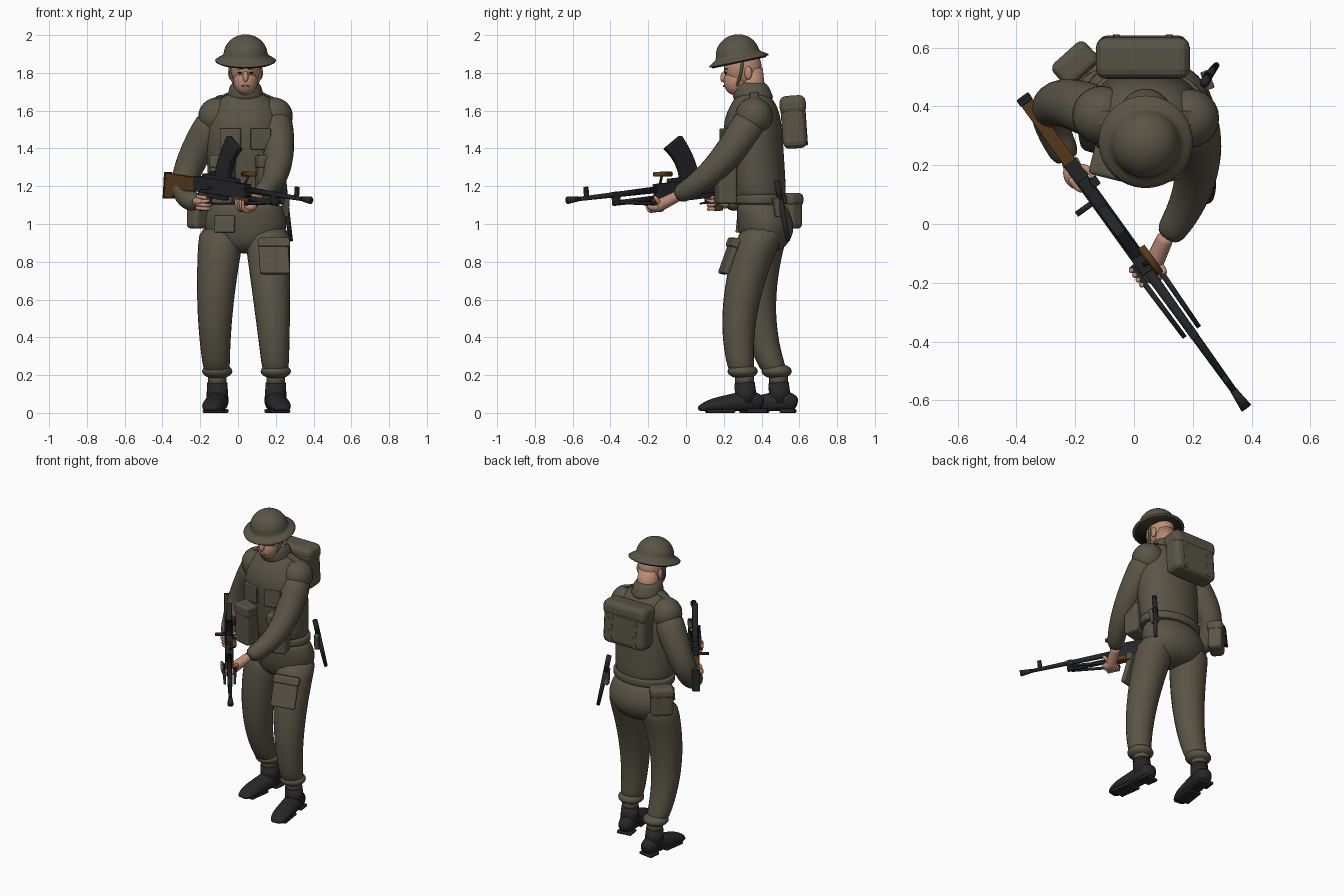
import bpy, bmesh, math
from mathutils import Vector, Matrix, Euler

cube = bpy.data.objects.get("Cube")
if cube:
    bpy.data.objects.remove(cube, do_unlink=True)


def material(name, *colour):
    mat = bpy.data.materials.new(name)
    mat.use_nodes = True
    mat.diffuse_color = (*colour, 1)
    mat.node_tree.nodes["Principled BSDF"].inputs["Base Color"].default_value = (*colour, 1)
    return mat


OLIVE = material("olive_cloth", .1, .09, .06)
SKIN = material("skin", .5, .27, .18)
LIPS = material("lips", .34, .14, .1)
LEATHER = material("black_leather", .02, .02, .02)
METAL = material("gun_metal", .017, .019, .02)
WOOD = material("brown_wood", .1, .045, .01)
DARK = material("dark_detail", .02, .016, .01)
WORLD = Matrix.Identity(4)
MIDDLE = .04
SIDES = {"left": 1, "right": -1}


def finish(name, bm, mat, frame, smooth=False, bevel=0, subdivide=0):
    bmesh.ops.recalc_face_normals(bm, faces=bm.faces[:])
    mesh = bpy.data.meshes.new(name)
    bm.to_mesh(mesh)
    bm.free()
    mesh.materials.append(mat)
    for face in mesh.polygons:
        face.use_smooth = smooth
    obj = bpy.data.objects.new(name, mesh)
    bpy.context.collection.objects.link(obj)
    obj.matrix_world = frame
    if bevel:
        modifier = obj.modifiers.new("rounded_edges", "BEVEL")
        modifier.width, modifier.segments = bevel, 3
    if subdivide:
        modifier = obj.modifiers.new("smooth_surface", "SUBSURF")
        modifier.levels = modifier.render_levels = subdivide


def loft(name, rings, mat, upright=True, sides=16, subdivide=2, floor=None, frame=WORLD):
    """Skin elliptical rings (centre, radius, second radius) along a path."""
    bm = bmesh.new()
    centres = [Vector(ring[0]) for ring in rings]
    last = len(rings) - 1
    side, loops = None, []
    for i, (centre, wide, deep) in enumerate(rings):
        along = (centres[min(i + 1, last)] - centres[max(i - 1, 0)]).normalized()
        if upright:
            along = Vector((0, 0, 1))
        if side is None:
            side = Vector((0, 1, 0)) if abs(along.x) > .8 else Vector((1, 0, 0))
        side = (side - along * side.dot(along)).normalized()
        up = along.cross(side)
        loop = []
        for k in range(sides):
            angle = math.tau * k / sides
            point = centres[i] + side * wide * math.cos(angle) + up * deep * math.sin(angle)
            if floor is not None:
                point.z = max(point.z, floor)
            loop.append(bm.verts.new(point))
        loops.append(loop)
    for lower, upper in zip(loops, loops[1:]):
        for k in range(sides):
            following = (k + 1) % sides
            bm.faces.new((lower[k], lower[following], upper[following], upper[k]))
    bm.faces.new(loops[0])
    bm.faces.new(loops[-1])
    finish(name, bm, mat, frame, smooth=True, subdivide=subdivide)


def limb(name, start, middle, end, thick, thin, mat, upright=False, frame=WORLD):
    """A tapering tube bending smoothly through three joints."""
    start, middle, end = Vector(start), Vector(middle), Vector(end)
    pull = middle * 2 - (start + end) / 2
    rings = []
    for step in range(9):
        t = step / 8
        radius = thick + (thin - thick) * t
        rings.append((start.lerp(pull, t).lerp(pull.lerp(end, t), t), radius, radius))
    loft(name, rings, mat, upright, sides=12, subdivide=1, frame=frame)


def rod(name, start, end, thick, thin, mat, frame=WORLD):
    loft(name, [(start, thick, thick), (end, thin, thin)], mat, False, subdivide=0, frame=frame)


def placed(at, turn):
    angles = [math.radians(degrees) for degrees in turn]
    return Matrix.Translation(at) @ Euler(angles).to_matrix().to_4x4()


def blob(name, at, radii, mat, turn=(0, 0, 0)):
    bm = bmesh.new()
    bmesh.ops.create_uvsphere(bm, u_segments=24, v_segments=16, radius=1)
    bmesh.ops.scale(bm, vec=radii, verts=bm.verts)
    finish(name, bm, mat, placed(at, turn), smooth=True)


def box(name, size, at, mat, turn=(0, 0, 0), bevel=.005, frame=WORLD):
    bm = bmesh.new()
    bmesh.ops.create_cube(bm, size=1)
    bmesh.ops.scale(bm, vec=size, verts=bm.verts)
    finish(name, bm, mat, frame @ placed(at, turn), bevel=bevel)


def prism(name, outline, width, mat, frame):
    """Extrude a side outline (x, z) evenly about y = 0."""
    bm = bmesh.new()
    face = bm.faces.new([bm.verts.new((x, -width / 2, z)) for x, z in outline])
    geometry = bmesh.ops.extrude_face_region(bm, geom=[face])["geom"]
    moved = [item for item in geometry if isinstance(item, bmesh.types.BMVert)]
    bmesh.ops.translate(bm, vec=(0, width, 0), verts=moved)
    finish(name, bm, mat, frame, bevel=.005)


# Jacket, collar, belt and trouser seat share one oval section rule
def body(name, rings, depth):
    loft(name, [((MIDDLE, y, z), r, r * depth) for y, z, r in rings], OLIVE, sides=24)


body("jacket", [(.39, 1.09, .19), (.38, 1.2, .2), (.36, 1.4, .21), (.35, 1.55, .21),
                (.36, 1.64, .16), (.35, 1.7, .1)], .75)
body("collar", [(.36, 1.64, .11), (.35, 1.7, .09), (.34, 1.76, .08)], 1.1)
body("belt", [(.39, 1.1, .2), (.39, 1.11, .21), (.39, 1.15, .21), (.39, 1.16, .2)], .7)
body("trouser_seat", [(.39, 1.13, .18), (.41, 1.06, .21), (.43, .96, .23), (.41, .84, .14)], .68)

# Pouches, pockets and shoulder straps mirror about the chest
for label, s in SIDES.items():
    turn = (0, 0, s * 14)
    box(label + "_ammo_pouch", (.12, .1, .25), (MIDDLE + s * .12, .21, 1.23), OLIVE, turn, bevel=.015)
    box(label + "_pouch_flap", (.13, .11, .07), (MIDDLE + s * .12, .21, 1.33), OLIVE, turn, bevel=.015)
    box(label + "_chest_pocket", (.11, .02, .11), (MIDDLE + s * .08, .2, 1.45), OLIVE, turn)
    box(label + "_shoulder_strap", (.12, .05, .01), (MIDDLE + s * .14, .36, 1.67), OLIVE, (0, s * 24, 0))

# Trouser legs
left_ankle, right_ankle = Vector((.2, .3, .19)), Vector((-.11, .48, .19))
limb("left_trouser_leg", (.15, .42, 1), (.18, .29, .57), left_ankle, .13, .07, OLIVE, upright=True)
limb("right_trouser_leg", (-.08, .43, 1), (-.12, .38, .57), right_ankle, .13, .07, OLIVE, upright=True)
box("thigh_pocket", (.16, .03, .2), (.19, .23, .83), OLIVE, (-20, 0, 12), bevel=.01)
box("thigh_pocket_flap", (.17, .04, .05), (.19, .25, .9), OLIVE, (-20, 0, 12), bevel=.01)
box("dressing_pocket", (.11, .02, .09), (-.07, .29, 1), OLIVE, (-6, 0, -16))

# Boots with turned-out toes, gaiters and gathered cuffs
for (label, s), ankle in zip(SIDES.items(), (left_ankle, right_ankle)):
    ground = placed((ankle.x, ankle.y + .01, 0), (0, 0, s * 8))
    rings = []
    for step in range(11):
        t = step / 10
        fullness = max(.3, 1 - abs(2 * t - 1) ** 5) ** .5
        height = (.07 - .04 * t) * fullness
        rings.append(((0, .1 - .35 * t, height), .06 * fullness, height))
    loft(label + "_boot", rings, LEATHER, False, subdivide=1, floor=.01, frame=ground)
    for part, length, where in ("heel", .08, .05), ("sole", .15, -.13):
        box(f"{label}_{part}", (.1, length, .02), (0, where, .01), LEATHER, bevel=.008, frame=ground)
    rod(label + "_boot_shaft", (0, .01, .05), (0, 0, .16), .06, .054, LEATHER, ground)
    rod(label + "_gaiter", (0, 0, .14), (0, 0, .22), .05, .05, OLIVE, ground)
    blob(label + "_trouser_cuff", ankle + Vector((0, 0, .03)), (.08, .08, .04), OLIVE)

# Head and face
rod("neck", (MIDDLE, .36, 1.65), (MIDDLE, .34, 1.82), .066, .066, SKIN)
blob("skull", (MIDDLE, .3, 1.83), (.08, .1, .11), SKIN)
blob("jaw", (MIDDLE, .27, 1.76), (.064, .07, .08), SKIN, (-15, 0, 0))
blob("nose", (MIDDLE, .2, 1.78), (.015, .018, .03), SKIN, (-12, 0, 0))
blob("mouth", (MIDDLE, .203, 1.73), (.022, .008, .006), LIPS)
for label, s in SIDES.items():
    blob(label + "_eye", (MIDDLE + s * .03, .21, 1.8), (.012, .008, .005), DARK)
    box(label + "_eyebrow", (.035, .01, .006), (MIDDLE + s * .03, .21, 1.82), DARK, (0, 0, s * 18), bevel=.002)
    blob(label + "_ear", (MIDDLE + s * .08, .33, 1.8), (.012, .02, .035), SKIN)
    strap = [(MIDDLE + s * x, y, z) for x, y, z in ((.08, .3, 1.87), (.07, .28, 1.76), (0, .24, 1.69))]
    limb(label + "_chin_strap", *strap, .008, .008, OLIVE)

# Steel helmet: a domed crown on a wide tilted brim
tilt = placed((MIDDLE, .28, 1.865), (12, 0, 0))
profile = [(.16, -.01), (.17, 0), (.13, .02)]
for step in range(8):
    angle = math.radians(12 * step)
    profile.append((.118 * math.cos(angle), .03 + .11 * math.sin(angle)))
loft("helmet", [((0, 0, z), r, r) for r, z in profile], OLIVE, sides=32, subdivide=1, frame=tilt)
rod("helmet_liner", (0, 0, -.012), (0, 0, 0), .145, .15, DARK, tilt)

# Sleeves
for label, shoulder, elbow, wrist in (
        ("left", (.19, .36, 1.57), (.21, .16, 1.3), (.11, -.05, 1.15)),
        ("right", (-.11, .37, 1.57), (-.28, .4, 1.24), (-.22, .21, 1.11))):
    blob(label + "_shoulder", shoulder, (.1, .1, .1), OLIVE)
    limb(label + "_sleeve", shoulder, elbow, wrist, .1, .05, OLIVE)

# Backpack, hip bag and bayonet
box("backpack", (.31, .13, .28), (.03, .57, 1.54), OLIVE, (4, 0, 0), bevel=.035)
box("backpack_flap", (.32, .14, .1), (.03, .565, 1.63), OLIVE, (4, 0, 0), bevel=.035)
for label, s in SIDES.items():
    box(label + "_backpack_strap", (.025, .01, .23), (.03 + s * .09, .633, 1.53), OLIVE, (4, 0, 0))
box("hip_bag", (.14, .09, .19), (-.2, .545, 1.07), OLIVE, (0, 0, 42), bevel=.025)
box("hip_bag_flap", (.15, .1, .07), (-.2, .545, 1.13), OLIVE, (0, 0, 42), bevel=.025)
rod("bayonet_handle", (.24, .48, 1.23), (.25, .5, 1.13), .016, .016, METAL)
rod("scabbard", (.25, .5, 1.13), (.28, .54, .91), .016, .011, LEATHER)
box("scabbard_frog", (.03, .05, .1), (.25, .49, 1.09), OLIVE, (10, 0, 20))

# Light machine gun, built along its own x axis
aim = Vector((.755, -1.05, -.125))
GUN = Matrix.Translation((-.37, .42, 1.25)) @ aim.to_track_quat("X", "Z").to_matrix().to_4x4()
prism("gun_stock", [(0, .02), (0, -.11), (.05, -.11), (.15, -.06), (.3, -.05), (.3, .02)], .045, WOOD, GUN)
prism("pistol_grip", [(.31, -.04), (.36, -.04), (.34, -.15), (.3, -.15)], .035, WOOD, GUN)
curve = [(.5 + .09 * t * t, .03 + .21 * t, .03 * t * t) for t in (0, .25, .5, .75, 1)]
prism("magazine", [(x - .06, z + lean) for x, z, lean in curve]
      + [(x + .05, z - lean) for x, z, lean in reversed(curve)], .036, METAL, GUN)
for name, size, at in (
        ("butt_plate", (.016, .05, .14), (0, 0, -.045)),
        ("receiver", (.46, .05, .08), (.49, 0, -.01)),
        ("receiver_top", (.3, .04, .04), (.48, 0, .03)),
        ("trigger_housing", (.24, .035, .03), (.42, 0, -.06)),
        ("trigger_guard", (.08, .012, .01), (.4, 0, -.1)),
        ("trigger", (.01, .012, .04), (.4, 0, -.08)),
        ("rear_sight", (.03, .03, .05), (.36, .03, .04)),
        ("gas_block", (.04, .03, .07), (.98, 0, -.02)),
        ("front_sight", (.025, .02, .06), (1.17, 0, .03))):
    box(name, size, at, METAL, frame=GUN)
box("fore_grip", (.13, .05, .03), (.69, 0, -.055), WOOD, frame=GUN)
rod("barrel", (.7, 0, 0), (1.25, 0, 0), .018, .011, METAL, GUN)
rod("flash_hider", (1.22, 0, 0), (1.295, 0, 0), .012, .02, METAL, GUN)
rod("gas_tube", (.7, 0, -.045), (1, 0, -.045), .016, .014, METAL, GUN)
rod("cocking_handle", (.42, 0, -.02), (.42, -.085, -.02), .01, .01, METAL, GUN)
rod("carry_handle_arm", (.69, 0, .02), (.69, .03, .08), .007, .007, METAL, GUN)
rod("carry_handle", (.63, .03, .075), (.74, .03, .085), .013, .013, WOOD, GUN)
for label, s in SIDES.items():
    rod(label + "_bipod_leg", (.98, s * .03, -.04), (.68, s * .036, -.08), .008, .01, METAL, GUN)

# Hands: palms reach from the cuffs, fingers wrap the gun
for label, cuff, palm in (("left", (.11, -.04, 1.15), (.73, .01, -.09)),
                          ("right", (-.22, .22, 1.11), (.32, -.01, -.1))):
    start, end = Vector(cuff), GUN @ Vector(palm)
    limb(label + "_wrist", start, (start + end) / 2, end, .03, .035, SKIN)
    blob(label + "_palm", end, (.04, .05, .028), SKIN, (0, 0, 35))
for i in range(4):
    u, drop = .69 + i * .02, -.075 - i * .02
    limb("left_finger", (u, .02, -.1), (u, -.03, -.105), (u, -.045, -.05), .012, .009, SKIN, frame=GUN)
    limb("right_finger", (.31, -.03, drop), (.37, -.02, drop), (.36, .03, drop), .012, .009, SKIN, frame=GUN)
limb("left_thumb", (.71, .03, -.1), (.74, .045, -.06), (.76, .04, -.03), .014, .01, SKIN, frame=GUN)
limb("right_thumb", (.3, .01, -.09), (.32, .035, -.07), (.36, .035, -.05), .014, .01, SKIN, frame=GUN)
